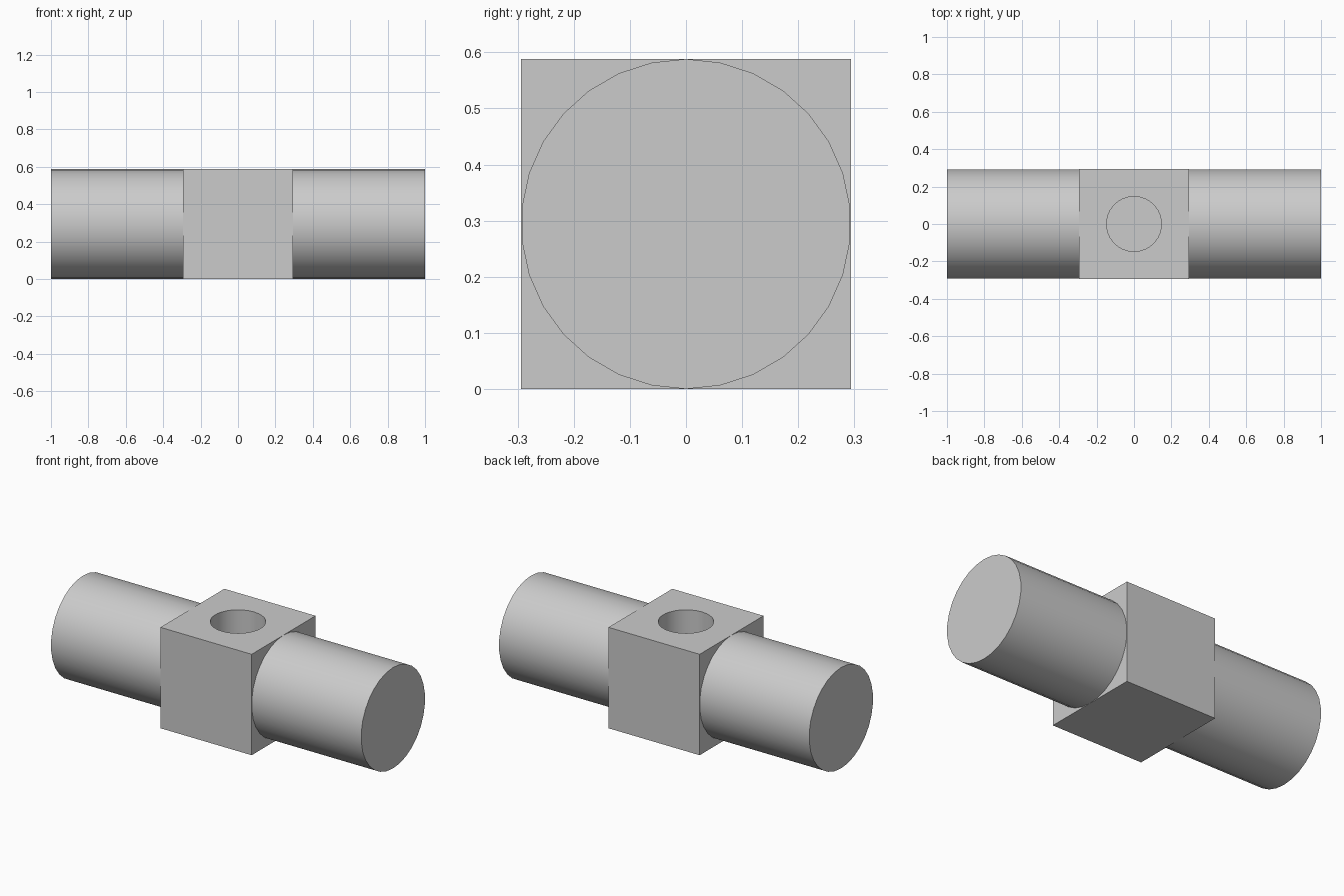
import bpy
import math

if "Cube" in bpy.data.objects:
    bpy.data.objects.remove(bpy.data.objects["Cube"], do_unlink=True)

HALF = 0.294          # half the block, and the radius of the round arms
SIDES = 30
HOLE_RADIUS = 0.147
HOLE_DEPTH = HALF

grey = bpy.data.materials.new("plain_grey")
grey.use_nodes = True
colour = (0.6, 0.6, 0.6, 1)
grey.diffuse_color = colour
grey.node_tree.nodes["Principled BSDF"].inputs["Base Color"].default_value = colour


def finish(name):
    obj = bpy.context.object
    obj.name = name
    bpy.ops.object.transform_apply(location=False, rotation=True, scale=True)
    obj.data.materials.append(grey)
    return obj


def cylinder(name, radius, depth, location, rotation=(0, 0, 0)):
    bpy.ops.mesh.primitive_cylinder_add(vertices=SIDES, radius=radius, depth=depth,
                                        location=location, rotation=rotation)
    return finish(name)


# Round arms on both sides of the block
for side, x in (("left", 1), ("right", -1)):
    arm = cylinder(side + "_arm", HALF, 1 - HALF, (x * (1 + HALF) / 2, 0, HALF),
                   (math.pi / 2, 0, math.pi / 2))
    bpy.ops.object.shade_smooth_by_angle(angle=math.radians(30))

# Centre block with a blind hole in its top
bpy.ops.mesh.primitive_cube_add(size=2 * HALF, location=(0, 0, HALF))
block = finish("centre_block")
cutter = cylinder("hole_cutter", HOLE_RADIUS, 2 * HOLE_DEPTH, (0, 0, 2 * HALF))
cutter.hide_render = True

bpy.ops.object.select_all(action="DESELECT")
block.select_set(True)
bpy.context.view_layer.objects.active = block
hole = block.modifiers.new("hole", "BOOLEAN")
hole.operation = "DIFFERENCE"
hole.solver = "EXACT"
hole.object = cutter
bpy.ops.object.modifier_apply(modifier=hole.name)
bpy.data.objects.remove(cutter, do_unlink=True)
bpy.ops.object.shade_smooth_by_angle(angle=math.radians(30))
